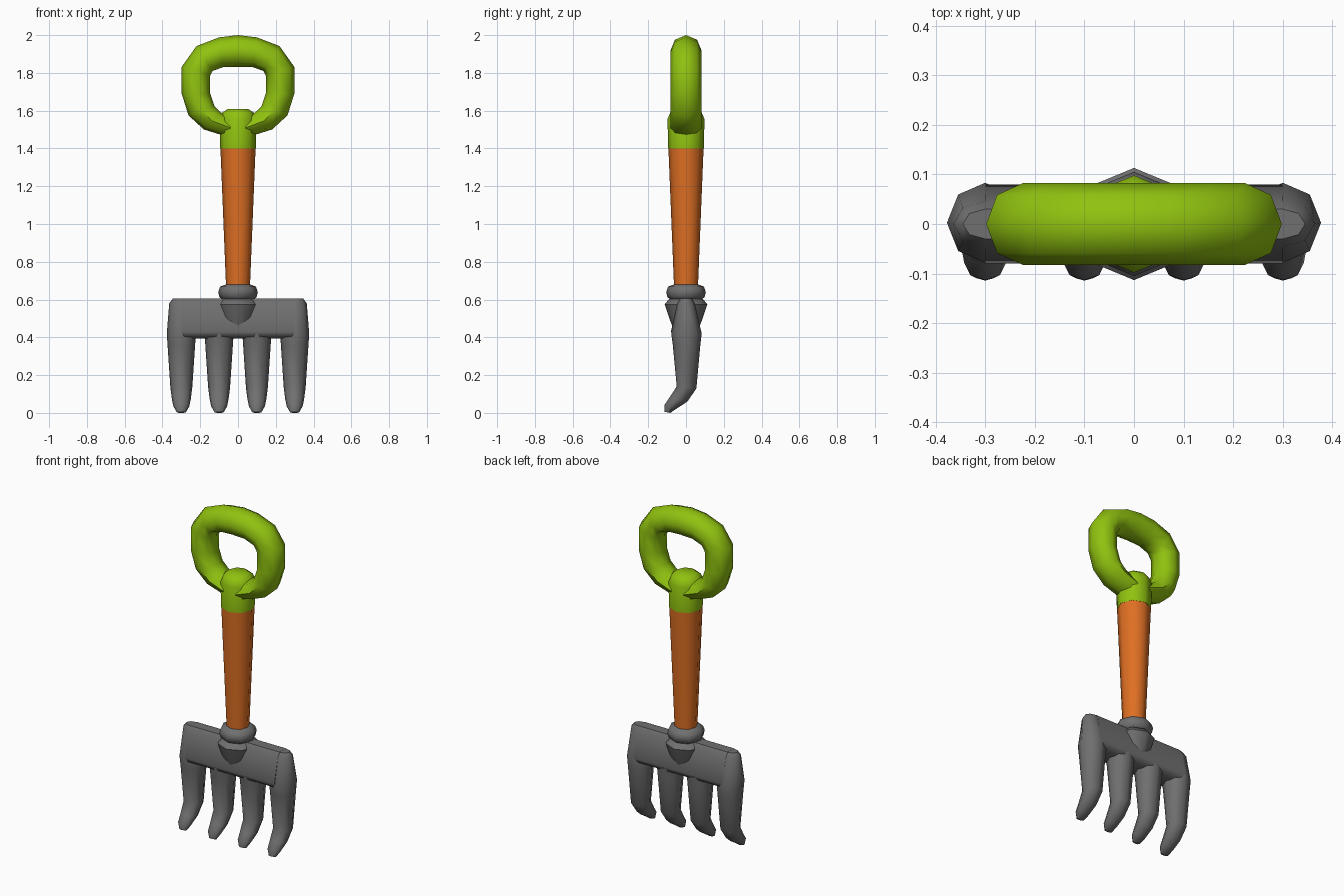
import bpy, bmesh, math
from mathutils import Vector

if "Cube" in bpy.data.objects:
    bpy.data.objects.remove(bpy.data.objects["Cube"])


def material(name, rgb):
    m = bpy.data.materials.new(name)
    m.diffuse_color = (*rgb, 1)
    m.use_nodes = True
    m.node_tree.nodes["Principled BSDF"].inputs["Base Color"].default_value = m.diffuse_color
    return m


GREEN = material("lime green", (0.28, 0.54, 0.005))
ORANGE = material("orange", (0.74, 0.16, 0.017))
GREY = material("steel grey", (0.16, 0.16, 0.16))
SIDES = 8


def skin(name, rings, mat):
    """Skin a list of equal-length rings and cap both ends."""
    bm = bmesh.new()
    loops = [[bm.verts.new(p) for p in ring] for ring in rings]
    n = len(loops[0])
    for a, b in zip(loops, loops[1:]):
        for i in range(n):
            j = (i + 1) % n
            bm.faces.new((a[i], a[j], b[j], b[i]))
    bm.faces.new(loops[0])
    bm.faces.new(loops[-1])
    bmesh.ops.recalc_face_normals(bm, faces=bm.faces)
    me = bpy.data.meshes.new(name)
    bm.to_mesh(me)
    bm.free()
    me.materials.append(mat)
    ob = bpy.data.objects.new(name, me)
    bpy.context.collection.objects.link(ob)
    bpy.ops.object.select_all(action='DESELECT')
    ob.select_set(True)
    bpy.context.view_layer.objects.active = ob
    bpy.ops.object.shade_smooth_by_angle(angle=math.radians(55))
    return ob


def ellipse(a, b, side):
    """Ring through opposite points a and b, with half-width vector side."""
    a, b, side = Vector(a), Vector(b), Vector(side)
    c, u = (a + b) / 2, (a - b) / 2
    return [c + u * math.cos(t) + side * math.sin(t)
            for t in (2 * math.pi * i / SIDES for i in range(SIDES))]


def lathe(name, profile, mat):
    return skin(name, [ellipse((r, 0, z), (-r, 0, z), (0, r, 0)) for r, z in profile], mat)


# D-shaped grip: (outer x, outer z, inner x, inner z) for one half, mirrored
half = [(0.0, 2.0, 0.0, 1.832), (0.10, 1.988, 0.08, 1.83),
        (0.22, 1.942, 0.135, 1.81), (0.298, 1.832, 0.147, 1.785),
        (0.298, 1.69, 0.147, 1.69), (0.262, 1.575, 0.125, 1.625),
        (0.18, 1.50, 0.09, 1.59), (0.05, 1.46, 0.03, 1.56)]
path = [(-a, b, -c, d) for a, b, c, d in reversed(half[1:])] + half
skin("grip_ring", [ellipse((a, 0, b), (c, 0, d), (0, 0.083, 0)) for a, b, c, d in path], GREEN)

# Socket, shaft, collar and neck
lathe("grip_socket", [(0.094, 1.40), (0.098, 1.555), (0.083, 1.59), (0.052, 1.61)], GREEN)
lathe("shaft", [(0.063, 0.66), (0.093, 1.40)], ORANGE)
lathe("collar", [(0.075, 0.595), (0.098, 0.612), (0.105, 0.64),
                 (0.095, 0.668), (0.06, 0.682)], GREY)
lathe("neck", [(0.09, 0.602), (0.113, 0.575), (0.085, 0.49), (0.045, 0.40)], GREY)

# Head bar: wedge-shaped section, ends buried in the outer tines
section = [(0.03, 0.606), (0.047, 0.58), (0.08, 0.43), (0.07, 0.405), (0.03, 0.395)]
outline = section + [(-y, z) for y, z in reversed(section)]
skin("head_bar", [[(x, y, z) for y, z in outline] for x in (-0.3, 0.3)], GREY)

# Tines: (front y, front z, back y, back z, half width)
tine = [(-0.03, 0.605, 0.03, 0.605, 0.045), (-0.046, 0.58, 0.046, 0.58, 0.064),
        (-0.078, 0.42, 0.083, 0.42, 0.077), (-0.07, 0.36, 0.076, 0.36, 0.073),
        (-0.049, 0.14, 0.055, 0.13, 0.058), (-0.085, 0.085, 0.008, 0.06, 0.05),
        (-0.113, 0.043, -0.045, 0.026, 0.042), (-0.114, 0.006, -0.083, 0.0, 0.024)]
for i, x in enumerate((-0.3, -0.1, 0.1, 0.3)):
    rows = tine if i in (0, 3) else tine[2:]
    skin(f"tine_{i + 1}", [ellipse((x, a, b), (x, c, d), (w, 0, 0))
                           for a, b, c, d, w in rows], GREY)
